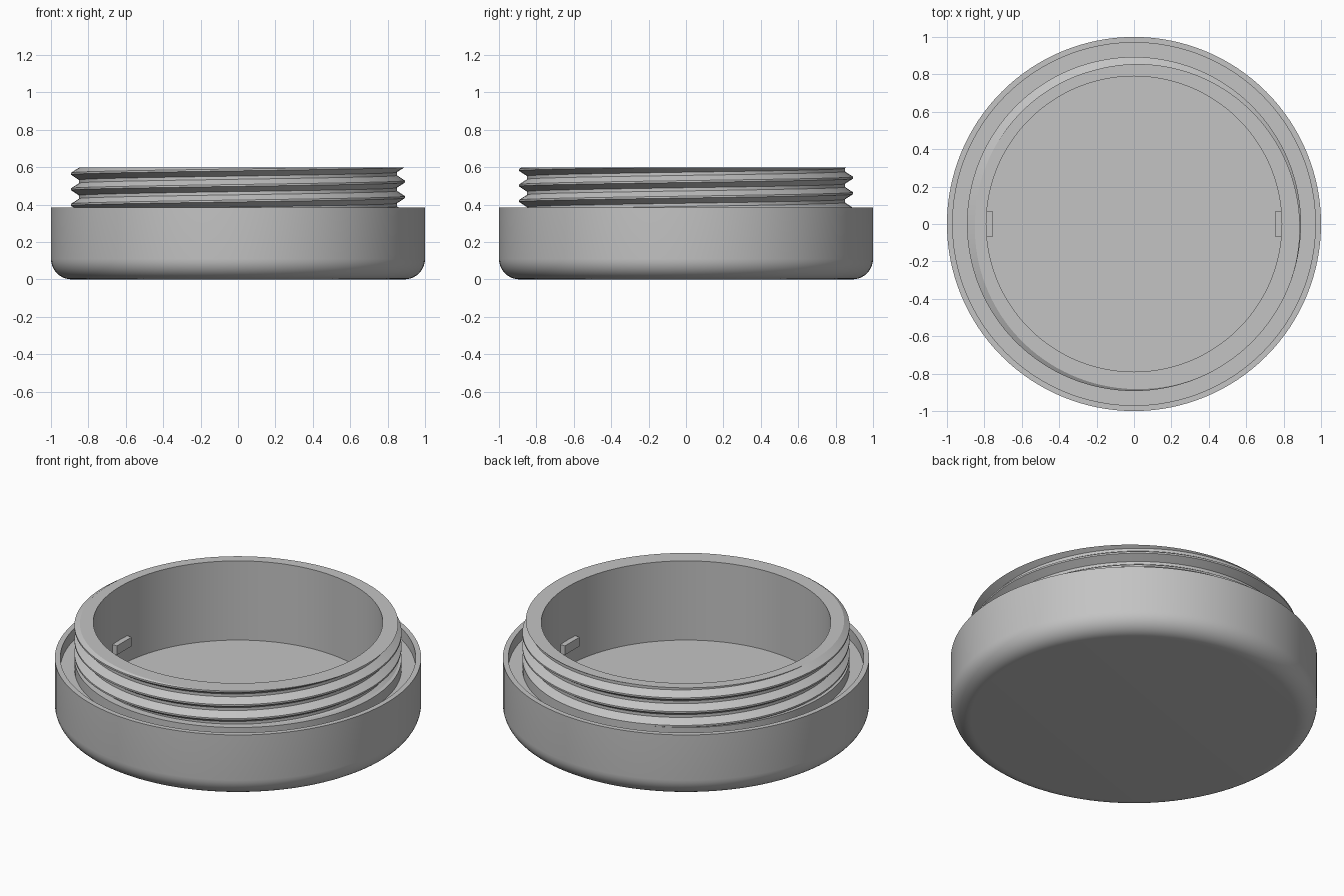
import bpy, bmesh, math

cube = bpy.data.objects.get("Cube")
if cube:
    bpy.data.objects.remove(cube)

grey = bpy.data.materials.new("light_grey")
grey.use_nodes = True
grey.diffuse_color = (0.55, 0.55, 0.55, 1)
grey.node_tree.nodes["Principled BSDF"].inputs["Base Color"].default_value = (0.55, 0.55, 0.55, 1)

SEGMENTS = 128
INNER, ROOT, CREST = 0.79, 0.85, 0.893
FLOOR, SHOULDER, TOP = 0.12, 0.378, 0.597
PITCH = 0.083


def sweep(name, column):
    """Skin profile columns (lists of radius, height) around the z axis."""
    bm = bmesh.new()
    rings = []
    for i in range(SEGMENTS + 1):
        a = math.tau * i / SEGMENTS
        rings.append([bm.verts.new((r * math.cos(a), r * math.sin(a), z))
                      for r, z in column(i / SEGMENTS)])
    for left, right in zip(rings, rings[1:]):
        for j in range(len(left) - 1):
            bm.faces.new((left[j], right[j], right[j + 1], left[j + 1]))
    bmesh.ops.remove_doubles(bm, verts=bm.verts, dist=0.0002)
    bmesh.ops.dissolve_degenerate(bm, edges=bm.edges, dist=0.0001)
    mesh = bpy.data.meshes.new(name)
    bm.to_mesh(mesh)
    bm.free()
    obj = bpy.data.objects.new(name, mesh)
    bpy.context.collection.objects.link(obj)
    finish(obj)


def finish(obj):
    obj.data.materials.append(grey)
    bpy.ops.object.select_all(action="DESELECT")
    obj.select_set(True)
    bpy.context.view_layer.objects.active = obj
    bpy.ops.object.shade_smooth_by_angle(angle=math.radians(25))


# Outer cup with rounded foot, raised rim, sunken ledge and threadless collar
fillet = 0.11
foot = [(1 - fillet + fillet * math.sin(t), fillet - fillet * math.cos(t))
        for t in (math.pi / 2 * k / 10 for k in range(11))]
cup = [(0, 0)] + foot + [(1, 0.383), (0.97, 0.383), (0.97, 0.315),
                         (CREST, 0.315), (CREST, SHOULDER), (ROOT - 0.01, SHOULDER)]
sweep("outer_cup", lambda turn: cup)

# Inner wall and floor
well = [(INNER, TOP), (INNER, FLOOR), (0, FLOOR)]
sweep("inner_well", lambda turn: well)

# Helical screw thread, cut flat by the shoulder and the top lip
tooth = [(CREST, -0.005), (CREST, 0.005), (ROOT, 0.033), (ROOT, 0.050)]


def thread_column(turn):
    raw = [(r, 0.44 + PITCH * (k + turn) + dz) for k in range(-3, 4) for r, dz in tooth]

    def radius_at(z):
        for (r0, z0), (r1, z1) in zip(raw, raw[1:]):
            if z0 <= z <= z1:
                return r0 + (r1 - r0) * (z - z0) / (z1 - z0)
        return ROOT

    column = []
    for r, z in raw:
        cut = min(max(z, SHOULDER), TOP)
        column.append((r if cut == z else radius_at(cut), cut))
    return column + [(INNER, TOP)]


sweep("threaded_neck", thread_column)

# Pair of small locking tabs on the inner wall
for side, label in ((1, "left"), (-1, "right")):
    bpy.ops.mesh.primitive_cube_add(size=1, location=(side * 0.775, 0, 0.25))
    tab = bpy.context.object
    tab.name = label + "_tab"
    tab.scale = (0.035, 0.14, 0.055)
    finish(tab)
